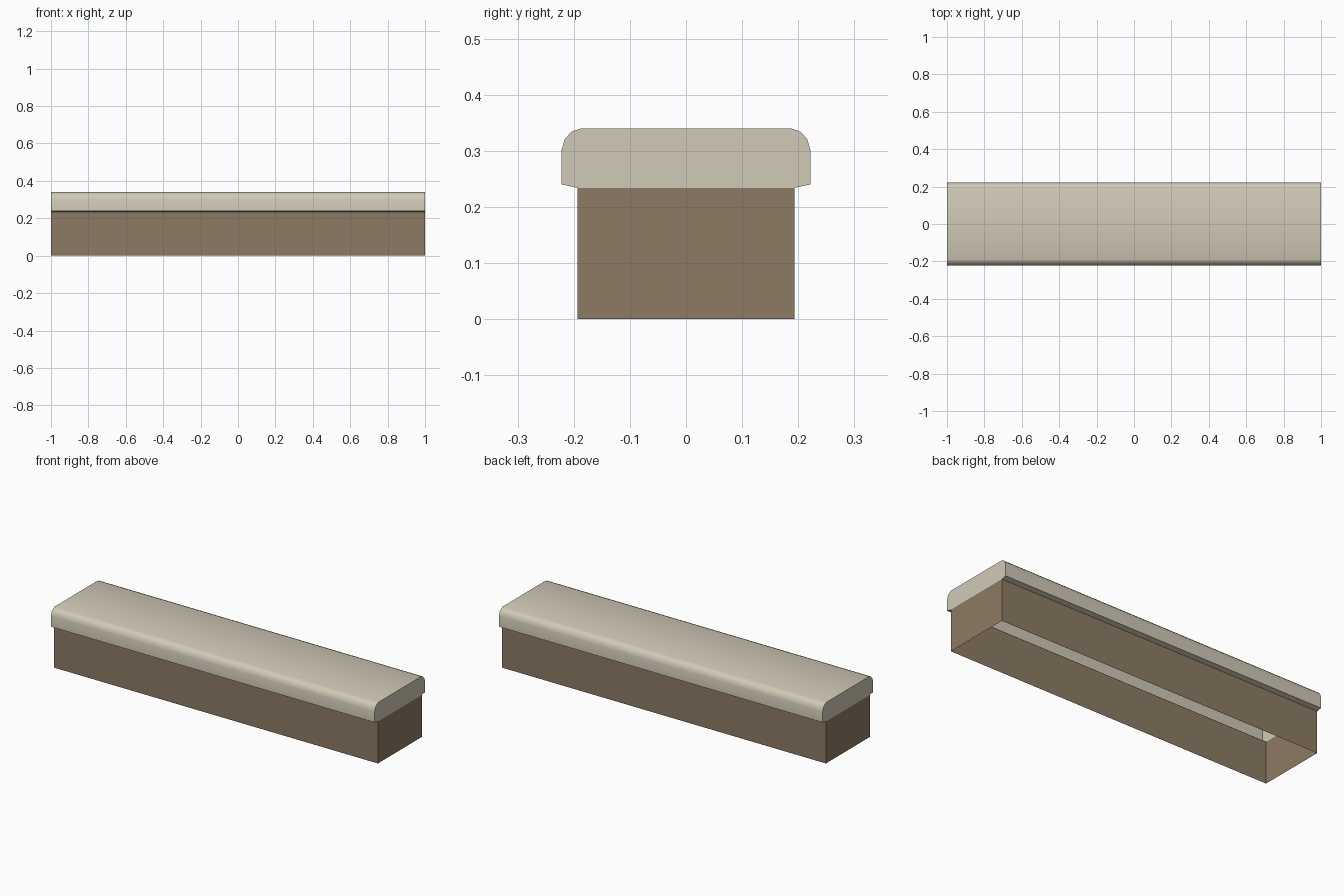
import bpy, bmesh

if "Cube" in bpy.data.objects:
    bpy.data.objects.remove(bpy.data.objects["Cube"])

def srgb(*c):
    return tuple(((v / 255 + 0.055) / 1.055) ** 2.4 for v in c) + (1.0,)

def material(name, color):
    m = bpy.data.materials.new(name)
    m.diffuse_color = color
    m.use_nodes = True
    m.node_tree.nodes["Principled BSDF"].inputs["Base Color"].default_value = m.diffuse_color
    return m

def hollow_extrusion(name, half, mat):
    """Mirror a half profile (y, z), sweep it along x and close both ends; underside stays open."""
    profile = half + [(-y, z) for y, z in reversed(half)]
    bm = bmesh.new()
    left, right = ([bm.verts.new((x, y, z)) for y, z in profile] for x in (-1, 1))
    for i in range(len(profile) - 1):
        bm.faces.new((left[i], right[i], right[i + 1], left[i + 1]))
    bm.faces.new(left)
    bm.faces.new(right[::-1])
    bmesh.ops.recalc_face_normals(bm, faces=bm.faces)
    # make sure the open shell faces outward
    bm.normal_update()
    if sum(f.normal.x * f.calc_center_median().x for f in bm.faces) < 0:
        bmesh.ops.reverse_faces(bm, faces=bm.faces)
    mesh = bpy.data.meshes.new(name)
    bm.to_mesh(mesh)
    bm.free()
    mesh.materials.append(mat)
    ob = bpy.data.objects.new(name, mesh)
    bpy.context.collection.objects.link(ob)
    return ob

beige = material("beige_cushion", srgb(209, 202, 183))
brown = material("brown_base", srgb(141, 123, 101))

# Rounded cushion with a small turned-in lip at the bottom
cushion = hollow_extrusion("cushion", [
    (0.193, 0.234), (0.222, 0.24), (0.222, 0.30), (0.216, 0.321),
    (0.204, 0.334), (0.187, 0.34)], beige)
bpy.context.view_layer.objects.active = cushion
cushion.select_set(True)
bpy.ops.object.shade_smooth_by_angle(angle=0.9)

# Base: four plain walls, open above and below
bm = bmesh.new()
bmesh.ops.create_cube(bm, size=1)
for v in bm.verts:
    v.co = (v.co.x * 2, v.co.y * 0.387, (v.co.z + 0.5) * 0.234)
bmesh.ops.delete(bm, geom=[f for f in bm.faces if abs(f.normal.z) > 0.5], context='FACES')
mesh = bpy.data.meshes.new("base")
bm.to_mesh(mesh)
bm.free()
mesh.materials.append(brown)
bpy.context.collection.objects.link(bpy.data.objects.new("base", mesh))
